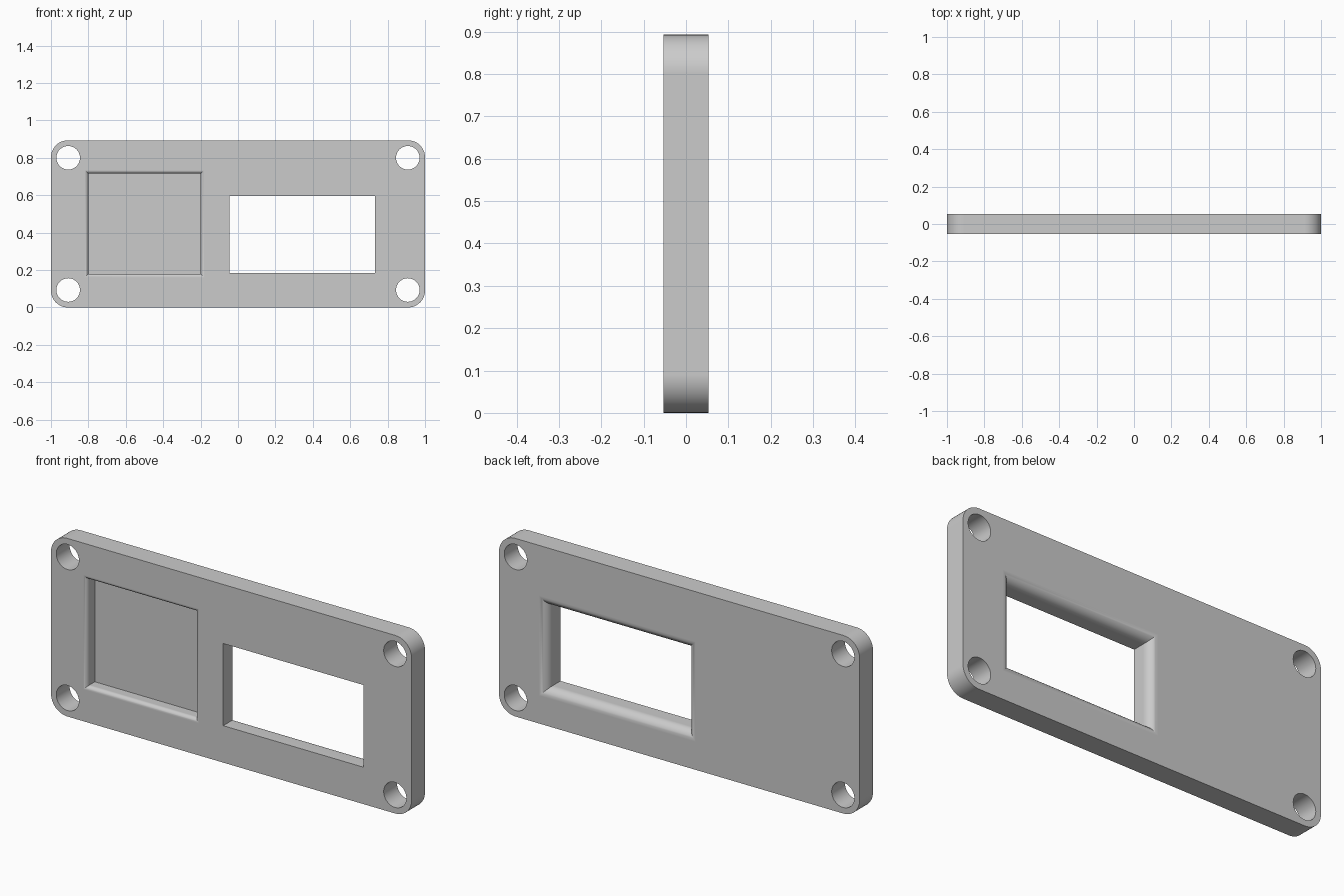
import bpy, bmesh, math

cube = bpy.data.objects.get("Cube")
if cube:
    bpy.data.objects.remove(cube, do_unlink=True)

HEIGHT, HALF = 0.893, 0.053      # plate height and half thickness
CORNER = 0.09                    # plate corner radius
HOLE_X, HOLE_INSET, HOLE_R = 0.908, 0.093, 0.063

grey = bpy.data.materials.new("plate grey")
grey.use_nodes = True
colour = (0.6, 0.6, 0.6, 1)
grey.diffuse_color = colour
grey.node_tree.nodes["Principled BSDF"].inputs["Base Color"].default_value = colour


def loft(name, rings):
    """Solid skinned through equal-length rings of points, capped at both ends."""
    bm = bmesh.new()
    loops = [[bm.verts.new(p) for p in ring] for ring in rings]
    n = len(loops[0])
    for a, b in zip(loops, loops[1:]):
        for i in range(n):
            j = (i + 1) % n
            bm.faces.new((a[i], a[j], b[j], b[i]))
    bm.faces.new(loops[0])
    bm.faces.new(loops[-1])
    bmesh.ops.recalc_face_normals(bm, faces=bm.faces)
    mesh = bpy.data.meshes.new(name)
    bm.to_mesh(mesh)
    bm.free()
    mesh.materials.append(grey)
    obj = bpy.data.objects.new(name, mesh)
    bpy.context.collection.objects.link(obj)
    return obj


def arc(cx, cz, r, start, end, steps):
    angles = [start + (end - start) * i / steps for i in range(steps + 1)]
    return [(cx + r * math.cos(a), cz + r * math.sin(a)) for a in angles]


def prism(name, outline, y0, y1):
    return loft(name, [[(x, y, z) for x, z in outline] for y in (y0, y1)])


def flared_cutter(name, x0, x1, z0, z1, deep, mouth, radius):
    """Rectangular cutter whose mouth opens with a rounded lip."""
    out = 1 if mouth > deep else -1
    profile = [(deep, 0)]
    for i in range(11):
        a = math.pi / 2 * i / 10
        profile.append((mouth - out * radius * (1 - math.sin(a)),
                        radius * (1 - math.cos(a))))
    profile.append((mouth + out * 0.02, radius))
    return loft(name, [[(x0 - g, y, z0 - g), (x1 + g, y, z0 - g),
                        (x1 + g, y, z1 + g), (x0 - g, y, z1 + g)]
                       for y, g in profile])


# Rounded plate
outline = []
for k, (sx, sz) in enumerate([(1, 1), (-1, 1), (-1, -1), (1, -1)]):
    start = k * math.pi / 2
    outline += arc(sx * (1 - CORNER), HEIGHT / 2 + sz * (HEIGHT / 2 - CORNER),
                   CORNER, start, start + math.pi / 2, 12)
plate = prism("mounting_plate", outline, -HALF, HALF)

# Front pocket, window flared at the back, and four screw holes
cutters = [
    flared_cutter("pocket_cutter", -0.8, -0.2, 0.18, 0.715, 0.008, -HALF, 0.02),
    flared_cutter("window_cutter", -0.045, 0.733, 0.185, 0.597, -0.1, HALF, 0.045),
]
for x in (-HOLE_X, HOLE_X):
    for z in (HOLE_INSET, HEIGHT - HOLE_INSET):
        circle = arc(x, z, HOLE_R, 0, 2 * math.pi, 48)[:-1]
        cutters.append(prism("screw_hole_cutter", circle, -0.1, 0.1))

bpy.ops.object.select_all(action='DESELECT')
bpy.context.view_layer.objects.active = plate
plate.select_set(True)
for cutter in cutters:
    cut = plate.modifiers.new("cut", 'BOOLEAN')
    cut.operation, cut.solver, cut.object = 'DIFFERENCE', 'EXACT', cutter
    bpy.ops.object.modifier_apply(modifier=cut.name)
    bpy.data.objects.remove(cutter, do_unlink=True)

# Smooth curves, crisp edges, flat broad faces
bpy.ops.object.shade_smooth_by_angle(angle=math.radians(30))
weighted = plate.modifiers.new("flat faces", 'WEIGHTED_NORMAL')
weighted.keep_sharp = True
